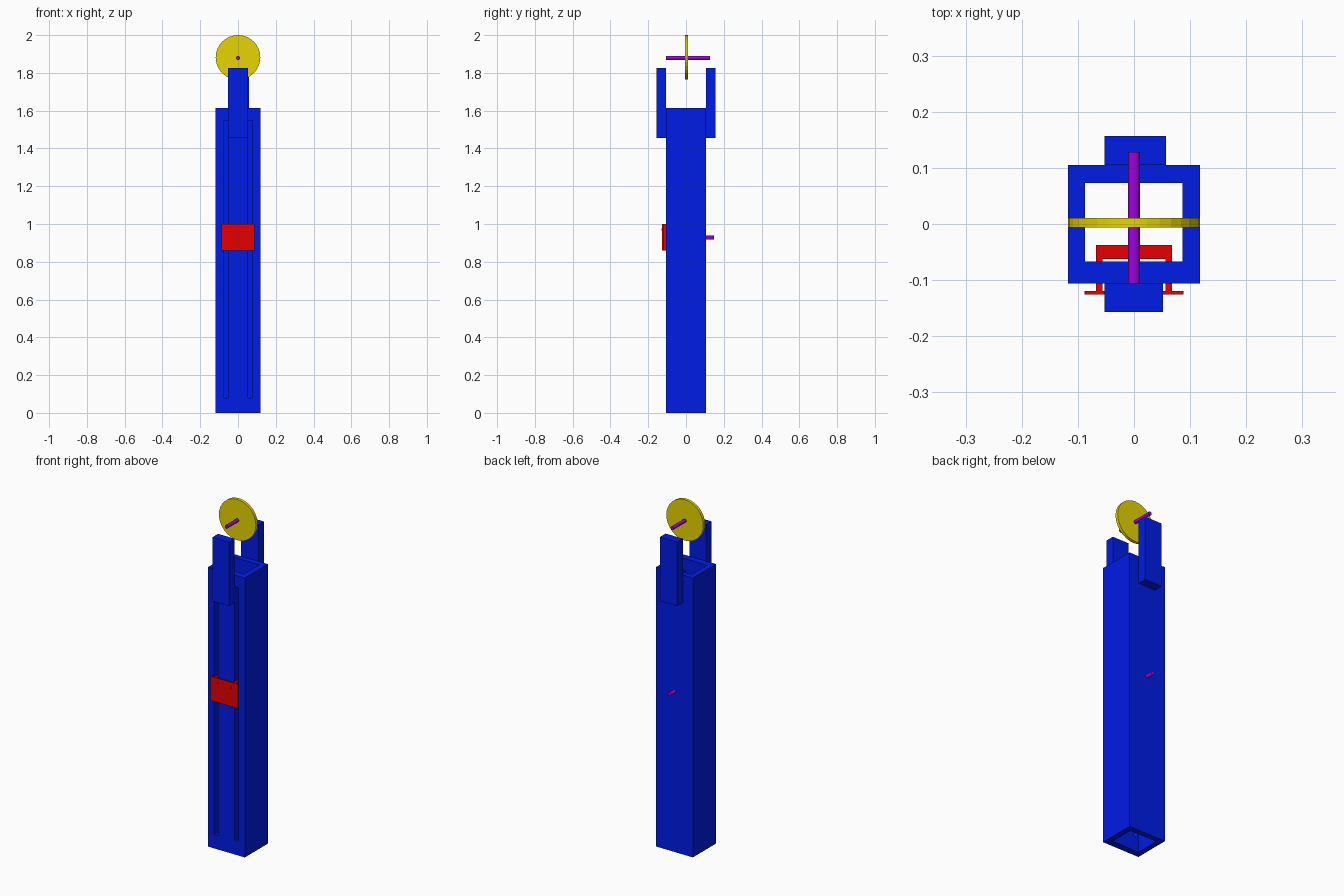
import bpy
import math

if "Cube" in bpy.data.objects:
    bpy.data.objects.remove(bpy.data.objects["Cube"])


def material(name, rgb):
    m = bpy.data.materials.new(name)
    m.diffuse_color = (*rgb, 1.0)
    m.use_nodes = True
    m.node_tree.nodes["Principled BSDF"].inputs["Base Color"].default_value = m.diffuse_color
    return m


BLUE = material("blue", (0.0, 0.012, 0.85))
RED = material("red", (0.83, 0.0, 0.0))
YELLOW = material("yellow", (0.80, 0.66, 0.0))
PURPLE = material("purple", (0.36, 0.0, 0.78))


def box(name, x, y, z, mat):
    """Box spanning the (min, max) pair on each axis."""
    bpy.ops.mesh.primitive_cube_add(size=1)
    o = bpy.context.object
    o.name = name
    o.location = [(a + b) / 2 for a, b in (x, y, z)]
    o.scale = [b - a for a, b in (x, y, z)]
    bpy.ops.object.transform_apply(location=True, rotation=True, scale=True)
    o.data.materials.append(mat)
    return o


def rod(name, x, z, y, radius, sides, mat):
    """Flat-sided cylinder lying along y between the (min, max) pair."""
    bpy.ops.mesh.primitive_cylinder_add(
        vertices=sides, radius=radius, depth=y[1] - y[0],
        location=(x, (y[0] + y[1]) / 2, z), rotation=(math.pi / 2, 0, 0))
    o = bpy.context.object
    o.name = name
    o.data.materials.append(mat)
    return o


def cut(target, cutter):
    """Subtract the cutter and remove it."""
    mod = target.modifiers.new("cut", 'BOOLEAN')
    mod.operation = 'DIFFERENCE'
    mod.solver = 'EXACT'
    mod.object = cutter
    cutter.hide_render = True
    bpy.context.view_layer.objects.active = target
    bpy.ops.object.modifier_apply(modifier=mod.name)
    bpy.data.objects.remove(cutter)


# Hollow column, open at both ends, with two guide slots in the front wall
column = box("column", (-0.118, 0.118), (-0.106, 0.105), (0, 1.615), BLUE)
cut(column, box("bore", (-0.087, 0.086), (-0.067, 0.073), (-0.1, 1.8), BLUE))
for s in (-1, 1):
    slot_x = sorted((s * 0.053, s * 0.078))
    cut(column, box("slot", slot_x, (-0.2, 0.0), (0.08, 1.547), BLUE))

# Uprights carrying the pulley
box("front_upright", (-0.053, 0.052), (-0.157, -0.106), (1.455, 1.825), BLUE)
box("back_upright", (-0.053, 0.057), (0.105, 0.157), (1.455, 1.825), BLUE)

# Pulley wheel and axle
rod("pulley_wheel", 0, 1.882, (-0.006, 0.011), 0.118, 32, YELLOW)
rod("pulley_axle", 0, 1.879, (-0.106, 0.128), 0.0105, 16, PURPLE)

# Sliding carriage: face plate, inner block, arms through the slots and bolts
box("carriage_plate", (-0.088, 0.088), (-0.126, -0.119), (0.86, 1.0), RED)
box("carriage_block", (-0.068, 0.068), (-0.062, -0.037), (0.86, 1.0), RED)
for s, side in ((-1, "left"), (1, "right")):
    arm_x = sorted((s * 0.056, s * 0.068))
    box("carriage_arm_" + side, arm_x, (-0.120, -0.061), (0.86, 1.0), RED)
    rod("carriage_bolt_" + side, s * 0.043, 0.97, (-0.130, -0.119), 0.005, 12, RED)

# Locking pin through the back wall
rod("locking_pin", 0, 0.928, (-0.05, 0.149), 0.0105, 16, PURPLE)
